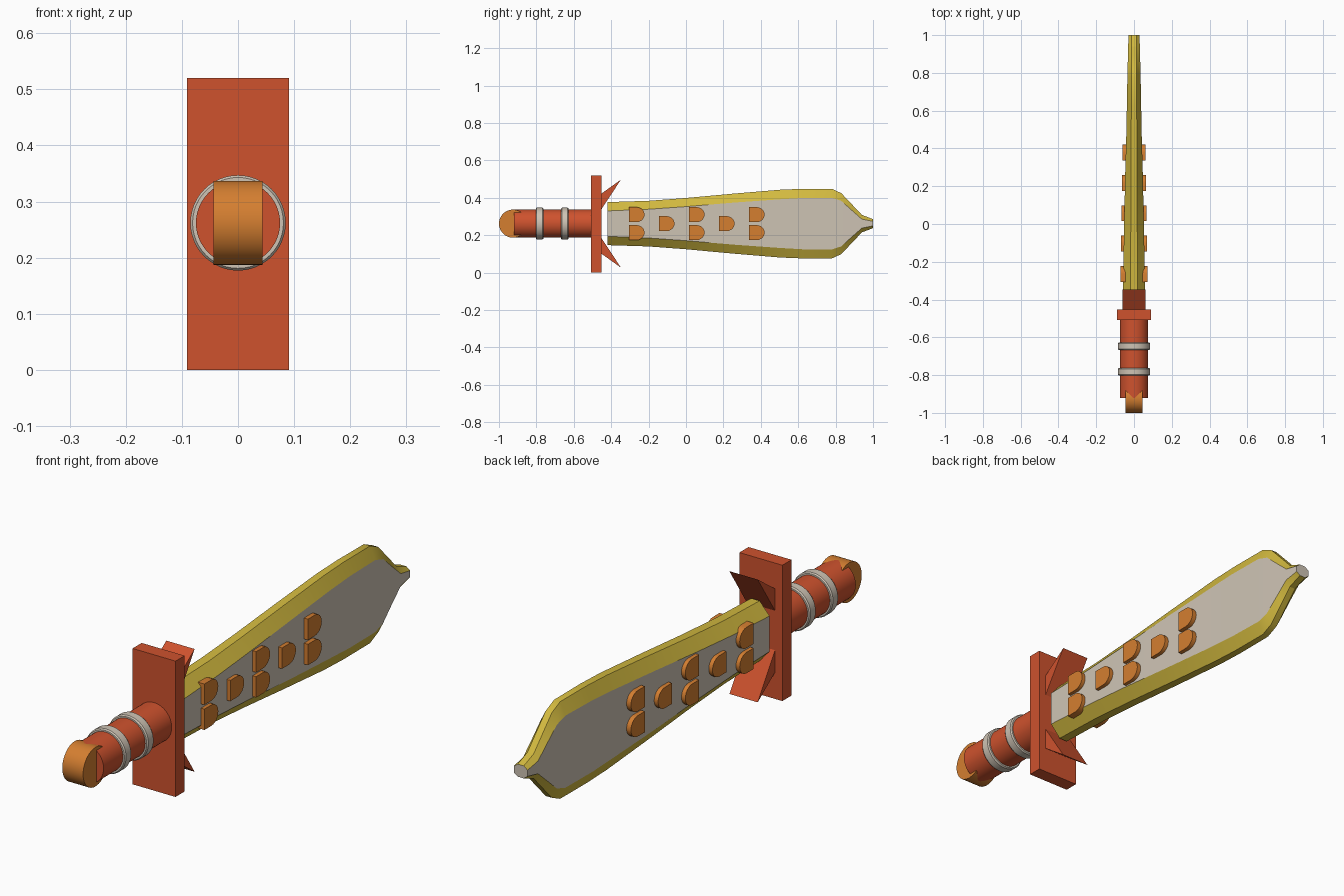
import bpy, bmesh, math
from mathutils import Vector, Matrix

if "Cube" in bpy.data.objects:
    bpy.data.objects.remove(bpy.data.objects["Cube"])

ZC = 0.262  # height of the sword's long axis


def mat(name, rgb):
    m = bpy.data.materials.new(name)
    m.diffuse_color = (*rgb, 1)
    m.use_nodes = True
    m.node_tree.nodes["Principled BSDF"].inputs["Base Color"].default_value = m.diffuse_color
    return m


RED = mat("red", (0.62, 0.085, 0.027))
ORANGE = mat("orange", (0.66, 0.21, 0.03))
YELLOW = mat("yellow", (0.65, 0.49, 0.05))
GREY = mat("warm grey", (0.62, 0.55, 0.46))


def finish(name, bm, mats, smooth=None):
    bmesh.ops.recalc_face_normals(bm, faces=bm.faces)
    me = bpy.data.meshes.new(name)
    bm.to_mesh(me)
    bm.free()
    for m in mats:
        me.materials.append(m)
    ob = bpy.data.objects.new(name, me)
    bpy.context.collection.objects.link(ob)
    if smooth:
        bpy.context.view_layer.objects.active = ob
        ob.select_set(True)
        bpy.ops.object.shade_smooth_by_angle(angle=math.radians(smooth))
        ob.select_set(False)
    return ob


def loft(bm, rings):
    """Skin equal-sized closed rings and cap both ends."""
    vs = [[bm.verts.new(p) for p in r] for r in rings]
    n = len(vs[0])
    for a, b in zip(vs, vs[1:]):
        for i in range(n):
            bm.faces.new((a[i], a[(i + 1) % n], b[(i + 1) % n], b[i]))
    bm.faces.new(vs[0])
    bm.faces.new(vs[-1])


def lathe_y(name, profile, m, n=48):
    """Turned part along y; profile is (y, radius)."""
    bm = bmesh.new()
    loft(bm, [[(r * math.cos(2 * math.pi * i / n), y, ZC + r * math.sin(2 * math.pi * i / n))
               for i in range(n)] for y, r in profile])
    return finish(name, bm, [m], 35)


def prism_x(name, outline, x0, x1, m, smooth=None):
    """Side outline (y, z) extruded across x."""
    bm = bmesh.new()
    loft(bm, [[(x, y, z) for y, z in outline] for x in (x0, x1)])
    return finish(name, bm, [m], smooth)


# Handle: grip, two raised bands, rounded pommel
lathe_y("grip", [(-0.92, 0.075), (-0.48, 0.075)], RED)
for i, y in enumerate((-0.783, -0.648)):
    lathe_y(f"grip_band_{i + 1}", [(y - 0.02, 0.073), (y - 0.02, 0.081), (y - 0.015, 0.085),
                                   (y + 0.015, 0.085), (y + 0.02, 0.081), (y + 0.02, 0.073)], GREY)
prism_x("pommel", [(-0.925 + 0.075 * math.cos(a * math.pi / 24), ZC + 0.075 * math.sin(a * math.pi / 24))
                   for a in range(48)], -0.044, 0.044, ORANGE, 35)

# Crossguard
prism_x("crossguard", [(-0.508, 0), (-0.453, 0), (-0.453, 0.52), (-0.508, 0.52)], -0.091, 0.091, RED)

# Wedge prongs above and below the blade root
for name, s in (("upper_prong", 1), ("lower_prong", -1)):
    prism_x(name, [(-0.46, ZC + s * 0.155), (-0.348, ZC + s * 0.235), (-0.46, ZC + s * 0.065)],
            -0.06, 0.06, RED)

# Blade: sections (y, half height, flat half height, half thickness, edge half width)
sections = [(-0.42, 0.115, 0.068, 0.060, 0.018), (-0.2, 0.122, 0.077, 0.056, 0.018),
            (0.0, 0.137, 0.091, 0.052, 0.017), (0.25, 0.160, 0.112, 0.047, 0.016),
            (0.5, 0.181, 0.130, 0.040, 0.015), (0.62, 0.186, 0.137, 0.038, 0.014),
            (0.78, 0.186, 0.138, 0.035, 0.013), (0.83, 0.163, 0.122, 0.034, 0.013),
            (0.89, 0.100, 0.068, 0.032, 0.013), (0.94, 0.047, 0.024, 0.031, 0.013),
            (1.0, 0.024, 0.012, 0.029, 0.013)]
bm = bmesh.new()
loft(bm, [[(t, y, ZC - f), (t, y, ZC + f), (e, y, ZC + h), (-e, y, ZC + h),
           (-t, y, ZC + f), (-t, y, ZC - f), (-e, y, ZC - h), (e, y, ZC - h)]
          for y, h, f, t, e in sections])
bm.normal_update()
for f in bm.faces:  # broad sides and end caps are grey, bevelled edges yellow
    f.material_index = 1 if abs(f.normal.x) > 0.93 or len(f.verts) > 4 else 0
finish("blade", bm, [YELLOW, GREY], 25)

# D-shaped studs: alternating pairs and singles on both sides
arc = [(0.042 + 0.042 * math.sin(a * math.pi / 12), -0.04 * math.cos(a * math.pi / 12)) for a in range(13)]
shape = [(0, -0.04)] + arc + [(0, 0.04)]
for c in range(5):
    y0 = -0.306 + 0.1605 * c
    out = 0.072 - 0.0028 * c
    for r, dz in enumerate((-0.048, 0.048) if c % 2 == 0 else (0,)):
        for side, s in (("right", 1), ("left", -1)):
            prism_x(f"stud_{side}_{c + 1}_{r + 1}", [(y0 + y, ZC + dz + z) for y, z in shape],
                    s * 0.03, s * out, ORANGE, 35)
